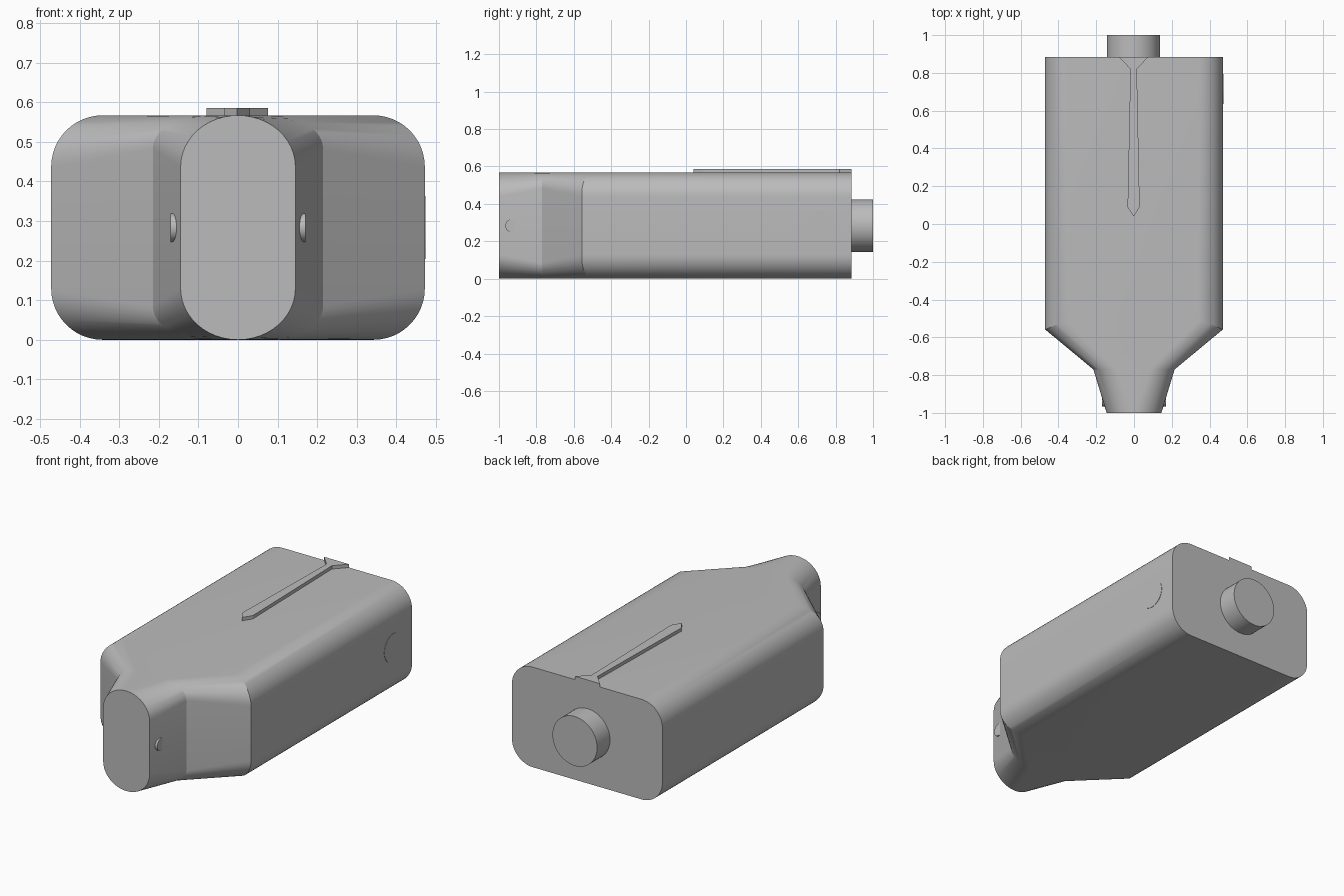
import bpy, bmesh, math
from mathutils import Matrix

cube = bpy.data.objects.get("Cube")
if cube:
    bpy.data.objects.remove(cube, do_unlink=True)

GREY = (0.5, 0.5, 0.5, 1)
mat = bpy.data.materials.new("plain_grey")
mat.use_nodes = True
mat.diffuse_color = GREY
mat.node_tree.nodes["Principled BSDF"].inputs["Base Color"].default_value = GREY

HEIGHT = 0.567
MID_Z = HEIGHT / 2


def finish(name, bm, angle=20):
    bmesh.ops.recalc_face_normals(bm, faces=bm.faces)
    mesh = bpy.data.meshes.new(name)
    bm.to_mesh(mesh)
    bm.free()
    mesh.materials.append(mat)
    obj = bpy.data.objects.new(name, mesh)
    bpy.context.collection.objects.link(obj)
    bpy.ops.object.select_all(action='DESELECT')
    obj.select_set(True)
    bpy.context.view_layer.objects.active = obj
    bpy.ops.object.shade_smooth_by_angle(angle=math.radians(angle))
    return obj


def section(bm, y, half_w, rx, rz, sweep=0, steps=12):
    """Rounded rectangle ring; sweep pulls the corner tops backwards."""
    ring = []
    for quarter in range(4):
        sx = 1 if quarter in (0, 3) else -1
        sz = 1 if quarter < 2 else -1
        for i in range(steps + 1):
            a = math.pi / 2 * (quarter + i / steps)
            x = sx * (half_w - rx) + rx * math.cos(a)
            z = MID_Z + sz * (MID_Z - rz) + rz * math.sin(a)
            back = sweep * abs(math.sin(a)) ** 3
            ring.append(bm.verts.new((x, y + back, z)))
    return ring


def disc(name, centre, radius, depth, axis, segments=48):
    bm = bmesh.new()
    turn = Matrix.Rotation(math.pi / 2, 4, axis)
    bmesh.ops.create_cone(bm, cap_ends=True, segments=segments, radius1=radius,
                          radius2=radius, depth=depth,
                          matrix=Matrix.Translation(centre) @ turn)
    return finish(name, bm, 30)


# Body: rounded sections lofted from the narrow neck to the back
bm = bmesh.new()
rings = [section(bm, -1, 0.145, 0.1449, 0.13),
         section(bm, -0.77, 0.215, 0.13, 0.085),
         section(bm, -0.557, 0.472, 0.13, 0.13, 0.04),
         section(bm, 0.885, 0.472, 0.13, 0.13)]
for a, b in zip(rings, rings[1:]):
    for i in range(len(a)):
        j = (i + 1) % len(a)
        bm.faces.new((a[i], a[j], b[j], b[i]))
bm.faces.new(rings[0])
bm.faces.new(rings[-1])
finish("body", bm)

# Round plug at the back
disc("back_plug", (-0.003, 0.93, MID_Z), 0.14, 0.14, 'X')

# Small pins on the neck sides and a large shallow button on the left
for side, name in ((1, "left"), (-1, "right")):
    disc(name + "_neck_pin", (side * 0.14, -0.93, MID_Z), 0.036, 0.06, 'Y')
disc("left_side_button", (0.462, 0.715, MID_Z), 0.08, 0.024, 'Y')

# Raised pointed rib on top, flaring at the back edge
half = [(0.032, 0.09), (0.017, 0.82), (0.078, 0.885)]
outline = [(0, 0.04)] + half + [(-x, y) for x, y in reversed(half)]
bm = bmesh.new()
base = bm.faces.new([bm.verts.new((x - 0.002, y, HEIGHT - 0.01)) for x, y in outline])
top = bmesh.ops.extrude_face_region(bm, geom=[base])
bmesh.ops.translate(bm, vec=(0, 0, 0.029),
                    verts=[v for v in top["geom"] if isinstance(v, bmesh.types.BMVert)])
finish("top_rib", bm)
